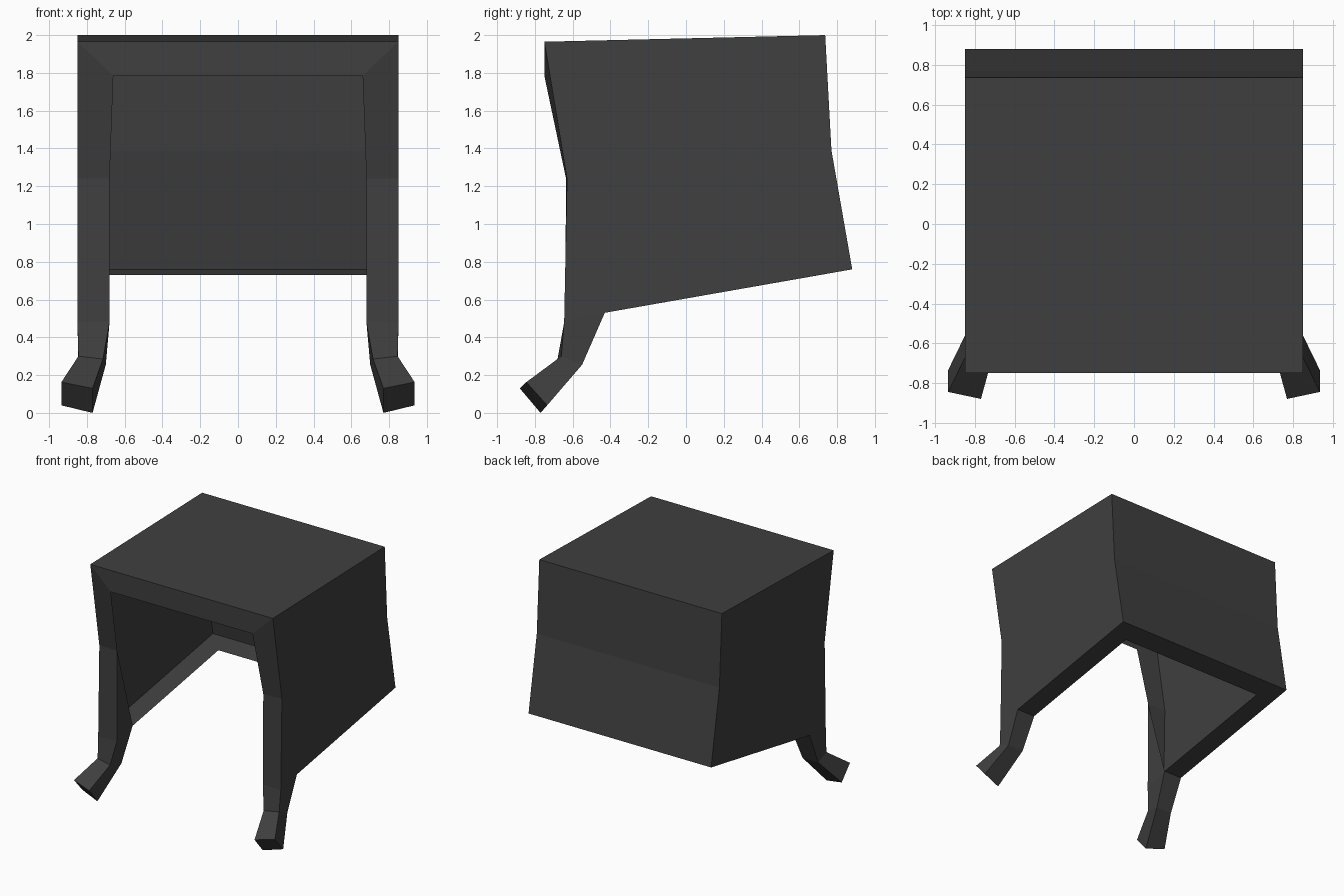
import bpy
import bmesh

cube = bpy.data.objects.get("Cube")
if cube:
    bpy.data.objects.remove(cube, do_unlink=True)

# Dark charcoal material
mat = bpy.data.materials.new("charcoal")
mat.use_nodes = True
colour = (0.05, 0.05, 0.05, 1)
mat.diffuse_color = colour
mat.node_tree.nodes["Principled BSDF"].inputs["Base Color"].default_value = colour

# Side profile: outer corner and matching inner rim corner
profile = {
    "front_top": ((.85, -.75, 1.965), (.66, -.75, 1.785)),
    "front_mid": ((.85, -.63, 1.24), (.68, -.635, 1.24)),
    "knee": ((.85, -.645, .48), (.68, -.64, .48)),
    "ankle": ((.845, -.66, .30), (.715, -.68, .285)),
    "toe_top": ((.935, -.845, .163), (.77, -.88, .13)),
    "toe_bottom": ((.935, -.735, .04), (.77, -.77, 0)),
    "heel": ((.845, -.55, .255), (.70, -.55, .255)),
    "hip": ((.85, -.43, .53), (.68, -.43, .53)),
    "back_bottom": ((.85, .88, .76), (.68, .71, .73)),
}
back_mid, back_top = (.85, .77, 1.39), (.85, .737, 2.0)

bm = bmesh.new()


def mirrored(point):
    """Vertex pair: left (+x) and right (-x)."""
    x, y, z = point
    return bm.verts.new((x, y, z)), bm.verts.new((-x, y, z))


outer = {name: mirrored(pair[0]) for name, pair in profile.items()}
inner = {name: mirrored(pair[1]) for name, pair in profile.items()}
outer["back_mid"] = mirrored(back_mid)
outer["back_top"] = mirrored(back_top)


def span(a, b):
    """Face across the full width between two vertex pairs."""
    bm.faces.new((a[0], b[0], b[1], a[1]))


names = list(profile)
leg = ("knee", "ankle", "heel", "hip")
foot = ("ankle", "toe_top", "toe_bottom", "heel")
panel = ("front_top", "front_mid", "knee", "hip",
         "back_bottom", "back_mid", "back_top")

for s in (0, 1):
    # Side panel, leg and foot
    for loop in (panel, leg, foot):
        bm.faces.new([outer[n][s] for n in loop])
    # Inner faces of the legs
    for loop in (("front_mid", "knee", "hip"), leg, foot):
        bm.faces.new([inner[n][s] for n in loop])
    # Rim around the opening
    for a, b in zip(names, names[1:]):
        bm.faces.new((outer[a][s], outer[b][s], inner[b][s], inner[a][s]))
    # Foot sole
# Roof and back
span(outer["front_top"], outer["back_top"])
span(outer["back_top"], outer["back_mid"])
span(outer["back_mid"], outer["back_bottom"])
# Front header and rear lower rim
for n in ("front_top", "back_bottom"):
    span(outer[n], inner[n])

bmesh.ops.recalc_face_normals(bm, faces=bm.faces)
mesh = bpy.data.meshes.new("hooded_shell")
bm.to_mesh(mesh)
bm.free()
mesh.materials.append(mat)
shell = bpy.data.objects.new("hooded_shell", mesh)
bpy.context.scene.collection.objects.link(shell)
